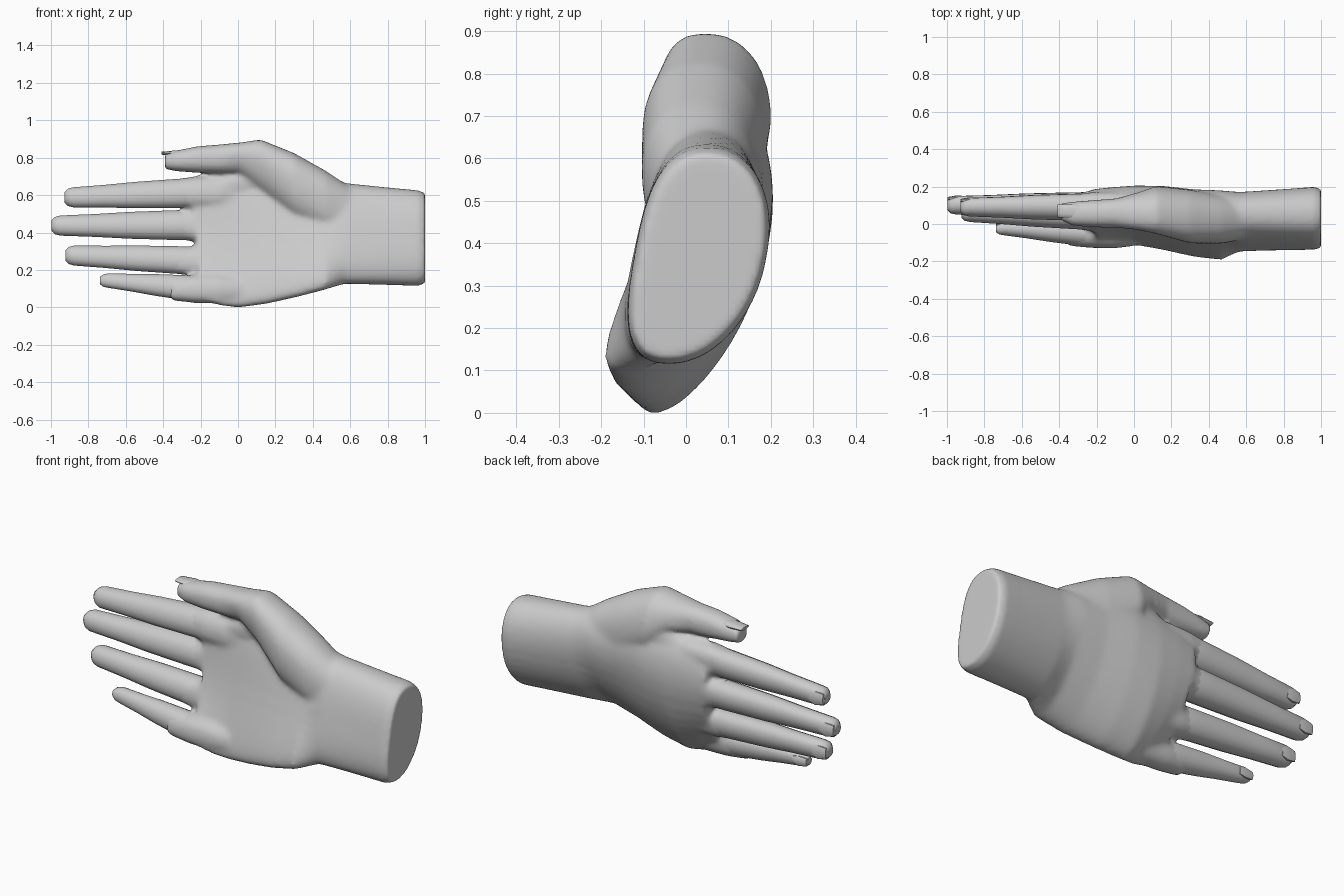
import bpy, bmesh
from math import cos, sin, pi, radians


def spow(v, p):
    return abs(v) ** p * (1 if v >= 0 else -1)


def loft(name, strands, sides=16, power=0.85):
    """Each section: x, y, z, half depth y, half height z, lean, bend, skew."""
    bm = bmesh.new()
    for sections in strands:
        rings = []
        for s in sections:
            x, y, z, hy, hz, lean, bend, skew = (list(s) + [0] * 3)[:8]
            ring = []
            for i in range(sides):
                a = 2 * pi * (i + 0.5) / sides
                t, u = spow(cos(a), power), spow(sin(a), power)
                ring.append(bm.verts.new((x + skew * t,
                                          y + lean * t - bend * t * t + hy * u,
                                          z + hz * t)))
            rings.append(ring)
        for r, q in zip(rings, rings[1:]):
            for i in range(sides):
                j = (i + 1) % sides
                bm.faces.new((r[i], r[j], q[j], q[i]))
        bm.faces.new(rings[0])
        bm.faces.new(rings[-1])
    bmesh.ops.recalc_face_normals(bm, faces=bm.faces)
    mesh = bpy.data.meshes.new(name)
    bm.to_mesh(mesh)
    bm.free()
    ob = bpy.data.objects.new(name, mesh)
    bpy.context.collection.objects.link(ob)
    return ob


def activate(ob):
    bpy.ops.object.select_all(action='DESELECT')
    ob.select_set(True)
    bpy.context.view_layer.objects.active = ob


def shade(ob, angle):
    activate(ob)
    bpy.ops.object.shade_smooth_by_angle(angle=radians(angle))


# Wrist and palm, an arched section running from the cut wrist to the finger roots
palm = [
    (1.0, 0.035, 0.37, 0.145, 0.24, 0.045, 0.03),
    (0.965, 0.035, 0.37, 0.157, 0.255, 0.045, 0.03),
    (0.57, 0.02, 0.395, 0.14, 0.27, 0.06, 0.03),
    (0.47, 0.022, 0.385, 0.13, 0.29, 0.11, 0.06),
    (0.32, 0.035, 0.375, 0.122, 0.32, 0.11, 0.06),
    (0.15, 0.062, 0.365, 0.118, 0.348, 0.10, 0.06),
    (0.00, 0.078, 0.355, 0.108, 0.358, 0.09, 0.065),
    (-0.12, 0.08, 0.36, 0.096, 0.35, 0.095, 0.08, -0.02),
    (-0.225, 0.08, 0.365, 0.083, 0.32, 0.10, 0.09, -0.03),
]
# Thumb with its fleshy base
thumb = [
    (0.62, 0.025, 0.48, 0.10, 0.15),
    (0.47, 0.025, 0.56, 0.13, 0.17),
    (0.30, 0.04, 0.645, 0.143, 0.18, -0.01),
    (0.12, 0.075, 0.75, 0.123, 0.148, -0.03),
    (0.01, 0.068, 0.793, 0.095, 0.088, -0.02),
    (-0.10, 0.058, 0.793, 0.078, 0.077),
    (-0.22, 0.055, 0.79, 0.072, 0.07),
    (-0.33, 0.055, 0.783, 0.063, 0.055),
    (-0.39, 0.065, 0.78, 0.045, 0.04),
]
# Flesh filling the back of the hand between thumb and index finger
web = [
    (0.42, 0.09, 0.59, 0.075, 0.10),
    (0.22, 0.10, 0.655, 0.085, 0.12),
    (0.08, 0.10, 0.67, 0.078, 0.10),
    (-0.08, 0.09, 0.645, 0.07, 0.06),
]
# Fingers: root y, root z, root radius z, tip x, tip y, tip z, tip radius z
fingers = {
    "index": (0.09, 0.613, 0.085, -0.93, 0.09, 0.588, 0.055),
    "middle": (0.095, 0.440, 0.087, -1.0, 0.100, 0.437, 0.055),
    "ring": (0.037, 0.248, 0.080, -0.925, 0.060, 0.277, 0.055),
    "little": (-0.06, 0.098, 0.074, -0.74, -0.025, 0.143, 0.040),
}
# Finger roots that blend into the palm
roots = [[(x, y, z, r * 0.9 * k, r * k, r * 0.12)
          for x, k in ((0.02, 0.8), (-0.1, 1.05), (-0.23, 1.02), (-0.36, 0.82))]
         for y, z, r in (f[:3] for f in fingers.values())]

body = loft("palm_and_thumb", [palm, thumb, web] + roots, 40, 0.87)
activate(body)
rm = body.modifiers.new("blend", 'REMESH')
rm.mode = 'VOXEL'
rm.voxel_size = 0.012
rm.use_smooth_shade = True
bpy.ops.object.modifier_apply(modifier="blend")
# Soften everything except the wrist cut and the slim thumb end
soft = body.vertex_groups.new(name="soft")
for v in body.data.vertices:
    x, y, z = v.co
    inside = x < 0.88 and not (x < 0.0 and z > 0.715)
    soft.add([v.index], 1.0 if inside else 0.2, 'REPLACE')
sm = body.modifiers.new("soften", 'SMOOTH')
sm.factor = 0.5
sm.iterations = 16
sm.vertex_group = "soft"
bpy.ops.object.modifier_apply(modifier="soften")
shade(body, 85)

# Thumb nail, lying on the upper side
shade(loft("thumb_nail", [[
    (-0.27, 0.065, 0.828, 0.030, 0.016),
    (-0.33, 0.068, 0.824, 0.040, 0.016),
    (-0.41, 0.07, 0.824, 0.034, 0.008)]], 10), 40)

for name, (y0, z0, r0, x1, y1, z1, r1) in fingers.items():
    x0 = -0.21
    length = x1 + 0.05 - x0
    secs = [(-0.08, y0, z0, r0 * 0.6, r0 * 0.75)]
    for f, swell in ((0, 0.97), (0.2, 1), (0.5, 1.03), (0.75, 0.99), (1, 1)):
        r = (r0 + (r1 - r0) * f) * swell
        secs.append((x0 + length * f, y0 + (y1 - y0) * f, z0 + (z1 - z0) * f,
                     r * 0.9, r, r * 0.12))
    # Blunt rounded tip
    secs.append((x1 + 0.02, y1, z1, r1 * 0.78, r1 * 0.85))
    secs.append((x1 + 0.002, y1, z1, r1 * 0.45, r1 * 0.5))
    shade(loft(name + "_finger", [secs], 14, 0.92), 45)
    # Nail on the back of the finger
    shade(loft(name + "_nail", [[
        (x1 + 0.085, y1 + r1 * 0.74, z1, 0.010, r1 * 0.5),
        (x1 + 0.05, y1 + r1 * 0.72, z1, 0.013, r1 * 0.7),
        (x1 + 0.002, y1 + r1 * 0.64, z1, 0.009, r1 * 0.55)]], 10), 40)
